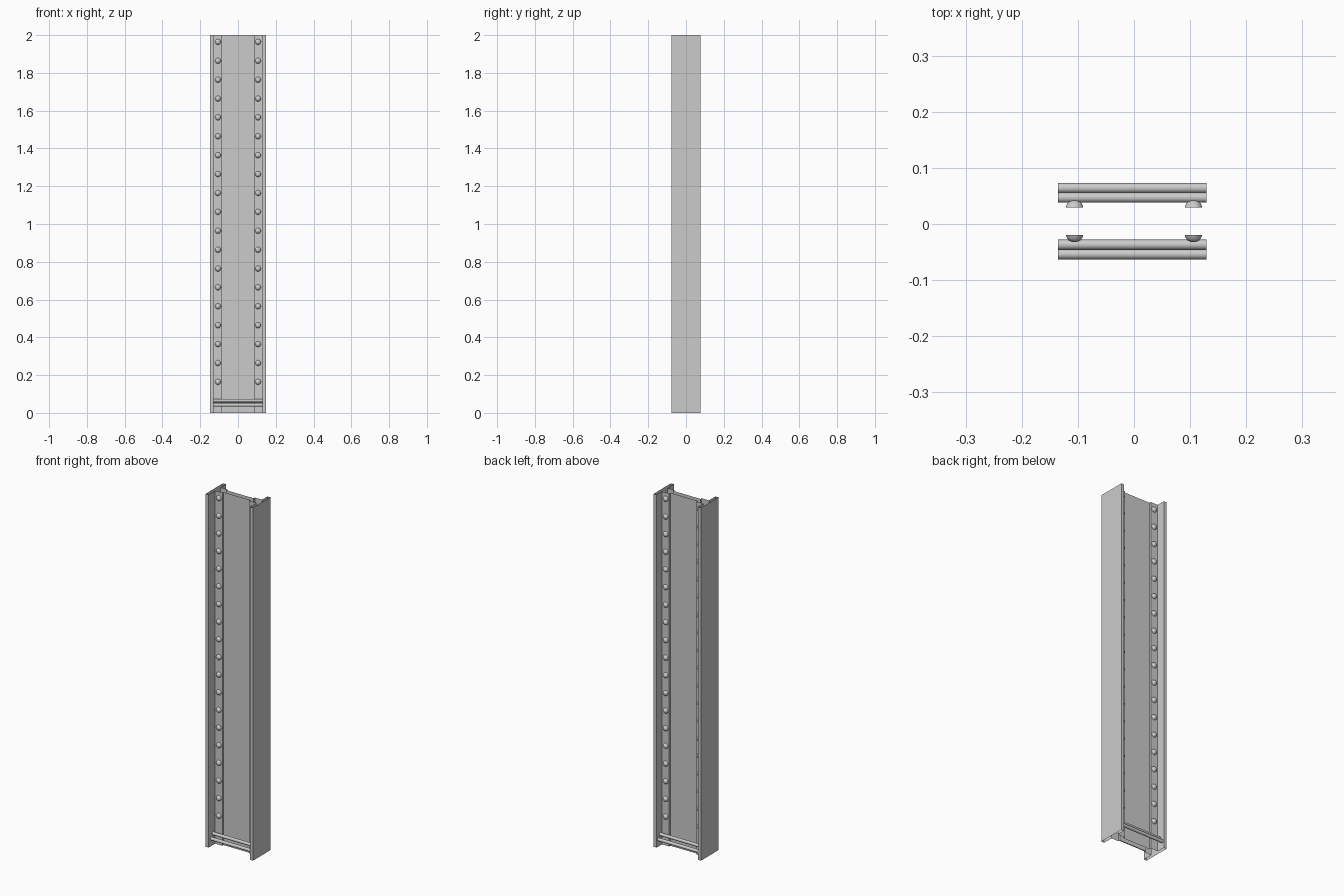
import bpy, bmesh, math
from mathutils import Matrix

if "Cube" in bpy.data.objects:
    bpy.data.objects.remove(bpy.data.objects["Cube"], do_unlink=True)

steel = bpy.data.materials.new("steel_grey")
steel.use_nodes = True
GREY = (0.6, 0.6, 0.6, 1)
steel.diffuse_color = GREY
steel.node_tree.nodes["Principled BSDF"].inputs["Base Color"].default_value = GREY

MID_Y = 0.005      # centre plane of the web
HEIGHT = 2.0


def make_object(name, bm, smooth=False):
    mesh = bpy.data.meshes.new(name)
    bm.to_mesh(mesh)
    bm.free()
    mesh.materials.append(steel)
    obj = bpy.data.objects.new(name, mesh)
    bpy.context.collection.objects.link(obj)
    if smooth:
        bpy.ops.object.select_all(action='DESELECT')
        obj.select_set(True)
        bpy.context.view_layer.objects.active = obj
        bpy.ops.object.shade_smooth_by_angle(angle=math.radians(50))
    return obj


# Girder: stepped H section swept upwards, open at both ends
outer, inner, strip = 0.148, 0.13, 0.085
edge, strip_y, web_y = 0.078, 0.0245, 0.014
front_half = [(-outer, -edge), (-inner, -edge),
              (-inner, MID_Y - strip_y), (-strip, MID_Y - strip_y),
              (-strip, MID_Y - web_y), (strip, MID_Y - web_y),
              (strip, MID_Y - strip_y), (inner, MID_Y - strip_y),
              (inner, -edge), (outer, -edge)]
back_half = [(x, edge if y == -edge else 2 * MID_Y - y) for x, y in reversed(front_half)]
bm = bmesh.new()
rings = [[bm.verts.new((x, y, z)) for x, y in front_half + back_half] for z in (0, HEIGHT)]
count = len(rings[0])
for i in range(count):
    j = (i + 1) % count
    bm.faces.new((rings[0][i], rings[0][j], rings[1][j], rings[1][i]))
make_object("girder", bm)


# Rivets: shallow domes in two columns on each face
def add_dome(bm, x, y, z, side, segments=12):
    profile = [(0.0155, 0), (0.0135, 0.006), (0.0095, 0.0105), (0.004, 0.0125)]
    rows = []
    for r, h in profile:
        angles = [math.tau * k / segments for k in range(segments)]
        rows.append([bm.verts.new((x + r * math.cos(a), y + side * h, z + r * math.sin(a)))
                     for a in angles])
    for low, high in zip(rows, rows[1:]):
        for k in range(segments):
            n = (k + 1) % segments
            bm.faces.new((low[k], low[n], high[n], high[k]))
    bm.faces.new(rows[-1])


for side, label in ((-1, "front"), (1, "back")):
    bm = bmesh.new()
    for x in (-0.106, 0.106):
        for k in range(19):
            add_dome(bm, x, MID_Y + side * strip_y, 0.164 + 0.1 * k, side)
    bmesh.ops.recalc_face_normals(bm, faces=bm.faces)
    make_object(label + "_rivets", bm, smooth=True)

    # Pair of round rails across the foot of the girder
    for rail, offset, z in (("upper", 0.042, 0.065), ("lower", 0.059, 0.042)):
        bm = bmesh.new()
        place = Matrix.Translation((-0.003, MID_Y + side * offset, z)) @ Matrix.Rotation(math.pi / 2, 4, 'Y')
        bmesh.ops.create_cone(bm, cap_ends=True, segments=16, radius1=0.009,
                              radius2=0.009, depth=0.264, matrix=place)
        make_object(label + "_" + rail + "_rail", bm, smooth=True)
